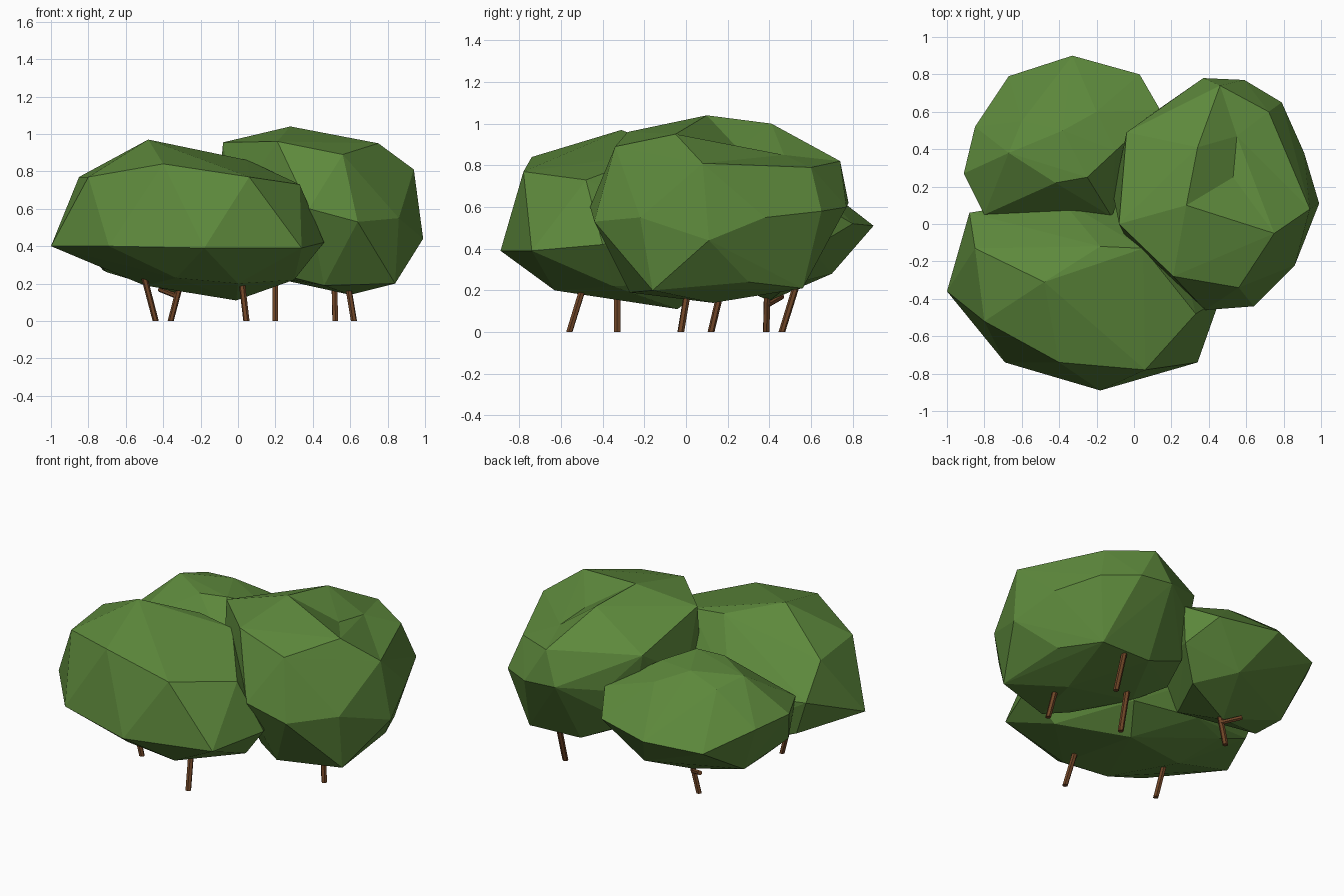
import bpy, bmesh
from mathutils import Vector


def material(name, color):
    m = bpy.data.materials.new(name)
    m.diffuse_color = (*color, 1)
    return m


LEAF = material("leaf_green", (0.11, 0.25, 0.045))
BARK = material("bark_brown", (0.16, 0.06, 0.02))


def finish(bm, name, mat):
    bmesh.ops.recalc_face_normals(bm, faces=bm.faces)
    me = bpy.data.meshes.new(name)
    bm.to_mesh(me)
    bm.free()
    me.materials.append(mat)
    ob = bpy.data.objects.new(name, me)
    bpy.context.collection.objects.link(ob)
    return ob


def clump(name, *rings, dents=()):
    """Faceted foliage: convex hull around key corners, some pushed in after."""
    bm = bmesh.new()
    for ring in rings:
        for p in ring:
            bm.verts.new(p)
    pushed = [(bm.verts.new(p), depth) for p, depth in dents]
    bmesh.ops.convex_hull(bm, input=bm.verts)
    for v, depth in pushed:
        v.co.z -= depth
    loose = [v for v in bm.verts if not v.link_faces]
    bmesh.ops.delete(bm, geom=loose, context='VERTS')
    return finish(bm, name, LEAF)


def stick(name, a, b, r=0.017):
    """Six-sided stem between two points."""
    a, b = Vector(a), Vector(b)
    d = b - a
    bm = bmesh.new()
    bmesh.ops.create_cone(bm, cap_ends=True, segments=6, radius1=r,
                          radius2=r, depth=d.length)
    bmesh.ops.rotate(bm, verts=bm.verts,
                     matrix=d.to_track_quat('Z', 'Y').to_matrix())
    bmesh.ops.translate(bm, verts=bm.verts, vec=(a + b) / 2)
    for v in bm.verts:          # flat cut on the ground
        v.co.z = 0 if abs(v.co.z) < 0.012 else v.co.z
    return finish(bm, name, BARK)


# Front foliage: crown, widest ring, underside
clump("front_foliage",
      [(-.48, -.31, .97), (-.80, -.52, .77), (-.40, -.74, .84), (.06, -.78, .77),
       (.33, -.48, .73), (-.18, -.12, .89), (-.85, -.13, .77), (.05, -.13, .86)],
      [(-1, -.36, .40), (-.69, -.74, .40), (-.18, -.89, .39), (.34, -.74, .39),
       (.46, -.40, .42), (-.88, .06, .58), (-.4, .14, .55), (.2, .04, .5)],
      [(-.33, -.63, .23), (.0, -.63, .20), (-.01, -.04, .11), (.30, -.35, .22),
       (-.50, -.2, .19), (-.6, .05, .28), (-.80, .04, .36), (.10, .12, .24),
       (-.35, .15, .28)])

# Back left foliage
clump("back_foliage",
      [(-.67, .38, .82), (-.10, .39, .77), (-.42, .22, .82), (-.25, .25, .83),
       (-.38, .50, .82), (-.20, .60, .74), (-.60, .55, .78)],
      [(-.33, .90, .51), (-.67, .79, .48), (-.85, .52, .58), (-.91, .27, .60),
       (.03, .80, .52), (.14, .61, .63), (.12, .60, .40), (-.80, .05, .60),
       (-.12, .04, .60)],
      [(-.33, .40, .15), (-.72, .45, .27), (-.02, .50, .23), (-.70, .25, .26),
       (-.20, .15, .26), (-.20, .70, .28), (-.80, .12, .36)])

# Right foliage, with a hollow in its crown
clump("right_foliage",
      [(.28, .10, 1.04), (.34, .41, 1.0), (.47, -.05, .97), (.75, -.05, .95),
       (.21, -.28, .96), (-.04, .49, .82), (-.08, .0, .955), (.46, .74, .82),
       (.72, .60, .79), (.94, .08, .81), (.56, -.34, .89)],
      [(.37, .78, .62), (.59, .77, .60), (.79, .65, .58), (.91, .38, .55),
       (.99, .11, .44), (.86, -.22, .55), (.64, -.44, .53), (.38, -.46, .60),
       (-.03, -.10, .60), (-.11, .15, .60), (.14, .62, .60)],
      [(.84, -.16, .20), (.60, .13, .14), (.46, -.27, .19), (.30, -.20, .23),
       (.70, .56, .21), (.35, .55, .22), (.10, .10, .25), (.82, .30, .24),
       (-.08, .20, .36), (.05, .48, .36)],
      dents=[((.53, .25, 1.01), .13), ((.55, .47, .95), .10)])

# Stems: foot (x, y) and lean of the top over the stem height
stems = [(-.44, -.33, -.11, .0), (.045, -.56, -.05, .13), (.20, .12, .0, .10),
         (.62, -.025, -.07, .07), (.52, .46, -.01, .13), (-.36, .385, .11, .01)]
for i, (x, y, lx, ly) in enumerate(stems):
    stick(f"stem_{i + 1}", (x, y, 0), (x + lx, y + ly, .42))

# Small side branch of the back stem
stick("side_branch", (-.32, .39, .13), (-.42, .46, .17), .014)
